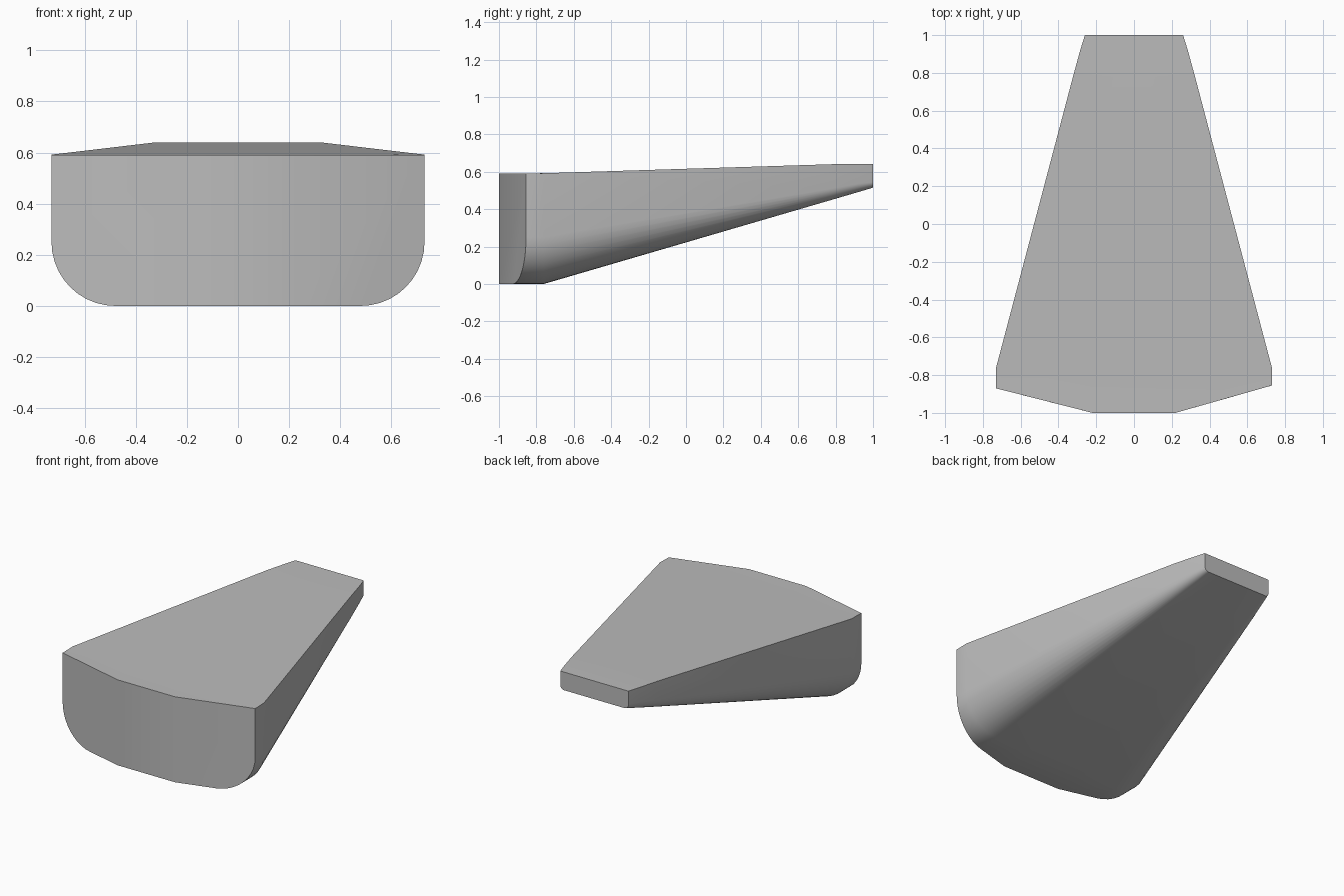
import bpy
import bmesh
import math

cube = bpy.data.objects.get("Cube")
if cube:
    bpy.data.objects.remove(cube, do_unlink=True)

# Plain grey finish
grey = bpy.data.materials.new("plain_grey")
grey.use_nodes = True
colour = (0.5, 0.5, 0.5, 1)
grey.diffuse_color = colour
grey.node_tree.nodes["Principled BSDF"].inputs["Base Color"].default_value = colour

ARC_STEPS = 10
FLAT = 0.3      # half of the nose panel, as a share of the half width


def section(half, bottom, top, radius):
    """Closed (x, z) outline: flat top, upright sides, rounded lower corners."""
    side = [(half * FLAT, top), (half, top)]
    for i in range(ARC_STEPS + 1):
        a = math.pi / 2 * i / ARC_STEPS
        side.append((half - radius + radius * math.cos(a),
                     bottom + radius - radius * math.sin(a)))
    side.append((half * FLAT, bottom))
    return side + [(-x, z) for x, z in reversed(side)]


def nose_y(x):
    """Swept-back nose: flat centre panel and two angled panels."""
    sweep = 0.145 if x > 0 else 0.13
    return -1 + sweep * max(0, abs(x) - 0.22) / 0.51


# Sections from nose to tail: y, half width, bottom, top, corner radius
stations = [
    (None, 0.73, 0.0, 0.59, 0.25),
    (-0.76, 0.73, 0.0, 0.592, 0.25),
    (0.78, 0.323, 0.45, 0.64, 0.06),
    (0.92, 0.285, 0.491, 0.64, 0.045),
    (1.0, 0.26, 0.515, 0.64, 0.03),
]

bm = bmesh.new()
rings = []
for y, half, bottom, top, radius in stations:
    rings.append([bm.verts.new((x, nose_y(x) if y is None else y, z))
                  for x, z in section(half, bottom, top, radius)])

# Skin between neighbouring sections
count = len(rings[0])
for a, b in zip(rings, rings[1:]):
    for i in range(count):
        j = (i + 1) % count
        bm.faces.new((a[i], a[j], b[j], b[i]))

# Nose panels (right, centre, left) and tail cap
nose = rings[0]
n = count // 2
bm.faces.new(nose[:n])
bm.faces.new((nose[0], nose[n - 1], nose[n], nose[-1]))
bm.faces.new(nose[n:])
bm.faces.new(rings[-1])

bmesh.ops.recalc_face_normals(bm, faces=bm.faces)
mesh = bpy.data.meshes.new("wedge_body")
bm.to_mesh(mesh)
bm.free()
mesh.materials.append(grey)

body = bpy.data.objects.new("wedge_body", mesh)
bpy.context.collection.objects.link(body)
bpy.ops.object.select_all(action="DESELECT")
body.select_set(True)
bpy.context.view_layer.objects.active = body
bpy.ops.object.shade_smooth_by_angle(angle=math.radians(30))
